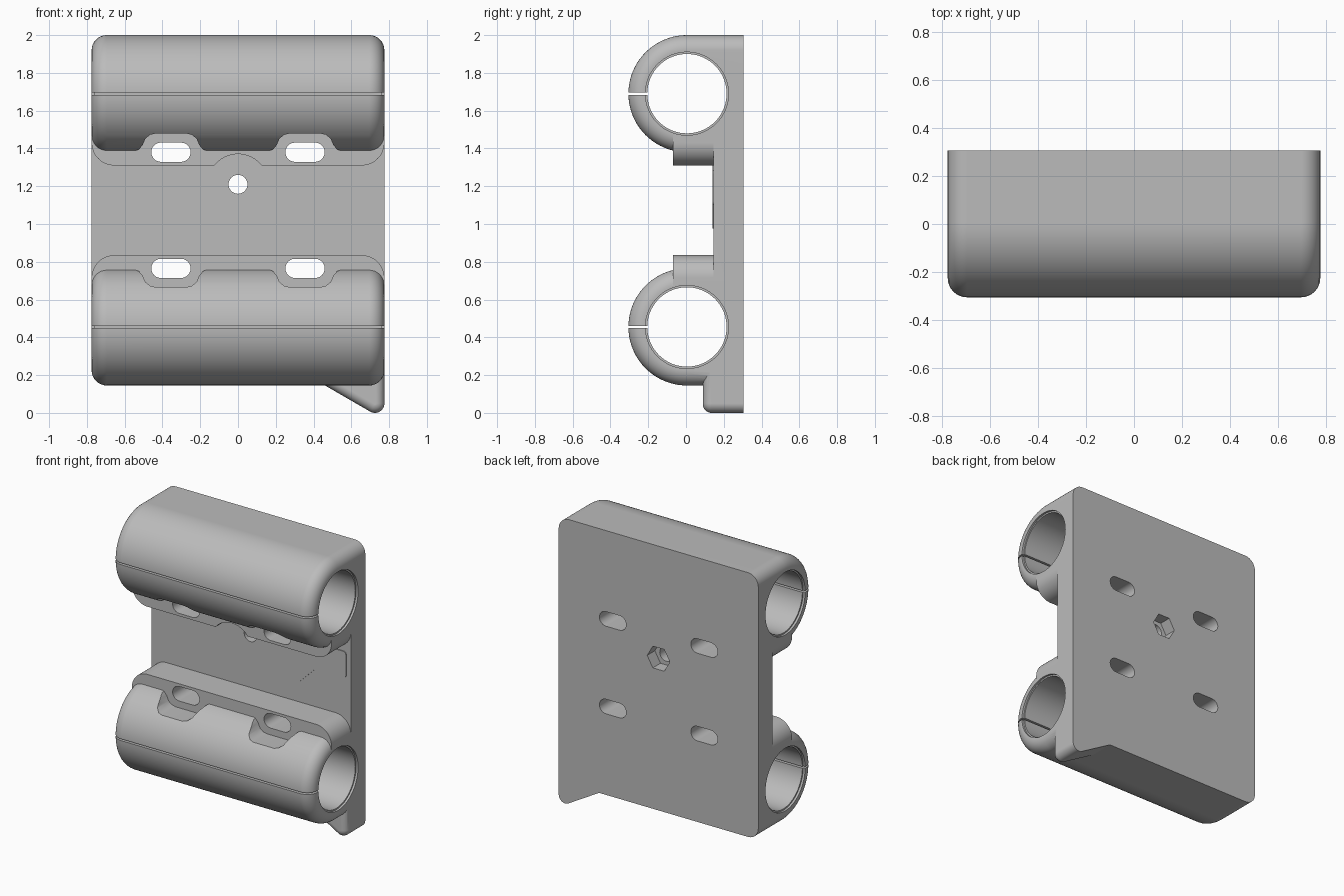
import bpy, bmesh
from math import cos, sin, radians

if "Cube" in bpy.data.objects:
    bpy.data.objects.remove(bpy.data.objects["Cube"], do_unlink=True)

HALF, BACK, OVER = 0.775, 0.305, 0.45   # half width, back face, overshoot trimmed later
MID = 1.0725                            # height of the mirror plane between the clamps
TUBE_Y, TUBE_UP, R_OUT, R_BORE = 0.005, 0.6175, 0.31, 0.21
FLANGE_Y = -0.07

grey = bpy.data.materials.new("light grey plastic")
grey.use_nodes = True
grey.diffuse_color = (0.5, 0.5, 0.5, 1)
grey.node_tree.nodes["Principled BSDF"].inputs["Base Color"].default_value = (0.5, 0.5, 0.5, 1)


def arc(u, v, r, start, end, n=12):
    angles = [radians(start + (end - start) * i / n) for i in range(n + 1)]
    return [(u + r * cos(a), v + r * sin(a)) for a in angles]


def circle(u, v, r, n=72):
    return arc(u, v, r, 0, 360, n)[:-1]


def mirrored(points):
    """Close a right-hand outline with its mirror image across x = 0."""
    return points + [(-u, v) for u, v in reversed(points)]


def prism(name, points, axis, lo, hi, bevel=0, bevel_ends=()):
    """Extrude an outline along x or y, rounding the rims of the chosen ends."""
    bm = bmesh.new()
    rings = []
    for d in (lo, hi):
        rings.append([bm.verts.new((d, u, v) if axis == "x" else (u, d, v)) for u, v in points])
    caps = [bm.faces.new(ring) for ring in rings]
    n = len(points)
    for i in range(n):
        j = (i + 1) % n
        bm.faces.new((rings[0][i], rings[0][j], rings[1][j], rings[1][i]))
    bmesh.ops.recalc_face_normals(bm, faces=bm.faces[:])
    if bevel:
        rims = [e for k in bevel_ends for e in caps[k].edges]
        bmesh.ops.bevel(bm, geom=rims, offset=bevel, segments=8, profile=0.5,
                        affect="EDGES", clamp_overlap=False)
        bmesh.ops.recalc_face_normals(bm, faces=bm.faces[:])
    mesh = bpy.data.meshes.new(name)
    bm.to_mesh(mesh)
    bm.free()
    mesh.materials.append(grey)
    obj = bpy.data.objects.new(name, mesh)
    bpy.context.collection.objects.link(obj)
    return obj


def box(name, x, y, z):
    outline = [(x[0], z[0]), (x[1], z[0]), (x[1], z[1]), (x[0], z[1])]
    return prism(name, outline, "y", *y)


def combine(target, tool, operation):
    mod = target.modifiers.new(operation.lower(), "BOOLEAN")
    mod.operation, mod.solver, mod.object = operation, "EXACT", tool
    bpy.context.view_layer.objects.active = target
    bpy.ops.object.modifier_apply(modifier=mod.name)
    bpy.data.objects.remove(tool, do_unlink=True)


def clamp_tube(name, s):
    """Round-fronted tube block with pockets around the strap slots."""
    z = MID + s * TUBE_UP
    outline = [(OVER, z + R_OUT)] + arc(TUBE_Y, z, R_OUT, 90, 270, 40) + [(OVER, z - R_OUT)]
    tube = prism(name, outline, "x", -HALF, HALF, 0.08, (0, 1))
    half_pocket = [(0.2, 0.28), (0.2, 0.312), (0.17, 0.322), (0.15, 0.345),
                   (0.135, 0.38), (0.11, 0.4), (0.08, 0.407)]
    for side in (-1, 1):
        pocket = [(side * 0.355 + u, MID + s * v) for u, v in mirrored(half_pocket)]
        combine(tube, prism("pocket", pocket, "y", -0.5, FLANGE_Y + 0.001), "DIFFERENCE")
    return tube


def flange(name, s, notch):
    """Flat strap flange on the inner side of a tube, optionally notched for the screw."""
    half = [(HALF, 0.4)] + arc(HALF - 0.12, 0.3575, 0.12, 0, -90)
    if notch:
        half += arc(0, 0.1375, 0.16, 38.7, 90, 10)[:-1] + [(0.0001, 0.2975)]
    outline = [(u, MID + s * v) for u, v in mirrored(half)]
    return prism(name, outline, "y", FLANGE_Y, 0.25)


# Solid parts
body = box("clamp_bracket", (-HALF, HALF), (0.145, OVER), (0.3, 1.85))
for label, s in (("lower", -1), ("upper", 1)):
    combine(body, clamp_tube(label + "_tube", s), "UNION")
    combine(body, flange(label + "_flange", s, s > 0), "UNION")

# Pointed tab under the left corner
tab = arc(0.725, 0.05, 0.05, 0, -120) + [(0.30, 0.238), (0.30, 0.35), (HALF, 0.35)]
combine(body, prism("corner_tab", tab, "y", 0.09, OVER, 0.045, (0,)), "UNION")

# Thin raised panel around the screw hole
panel = [(0.375, 0.975), (0.5, 1.1)]
panel += arc(0.72, 1.12, 0.02, -90, 0, 4) + arc(0.72, 1.265, 0.02, 0, 90, 4)
panel += [(0.17, 1.285), (0.145, 1.275)] + arc(0, 1.21, 0.145, 25, 89.9, 12)
combine(body, prism("raised_panel", mirrored(panel), "y", 0.139, 0.2), "UNION")

# Trim the back flat
combine(body, box("trim", (-1, 1), (BACK, 0.8), (-0.5, 2.5)), "DIFFERENCE")

# Bores with stepped mouths, front slits and strap slots
for s in (-1, 1):
    z = MID + s * TUBE_UP
    combine(body, prism("bore", circle(TUBE_Y, z, R_BORE), "x", -1, 1), "DIFFERENCE")
    for side in (-1, 1):
        lo, hi = sorted((side * (HALF - 0.015), side))
        mouth = circle(TUBE_Y, z, R_BORE + 0.01)
        combine(body, prism("mouth", mouth, "x", lo, hi), "DIFFERENCE")
        cx, cz = side * 0.355, MID + s * 0.3075
        slot = arc(cx + 0.053, cz, 0.051, -90, 90) + arc(cx - 0.053, cz, 0.051, 90, 270)
        combine(body, prism("slot", slot, "y", -0.6, 0.6), "DIFFERENCE")
    slit = box("slit", (-1, 1), (-0.5, -0.15), (z - 0.006, z + 0.006))
    combine(body, slit, "DIFFERENCE")

# Screw hole and hexagonal nut pocket
combine(body, prism("screw_hole", circle(0, 1.21, 0.05, 32), "y", -0.6, 0.6), "DIFFERENCE")
combine(body, prism("nut_pocket", circle(0, 1.21, 0.088, 6), "y", 0.22, 0.6), "DIFFERENCE")

# Smooth curved faces, keep flats clean
bpy.ops.object.select_all(action="DESELECT")
body.select_set(True)
bpy.context.view_layer.objects.active = body
bpy.ops.object.shade_smooth_by_angle(angle=radians(30))
weighted = body.modifiers.new("clean_flats", "WEIGHTED_NORMAL")
weighted.keep_sharp = True
